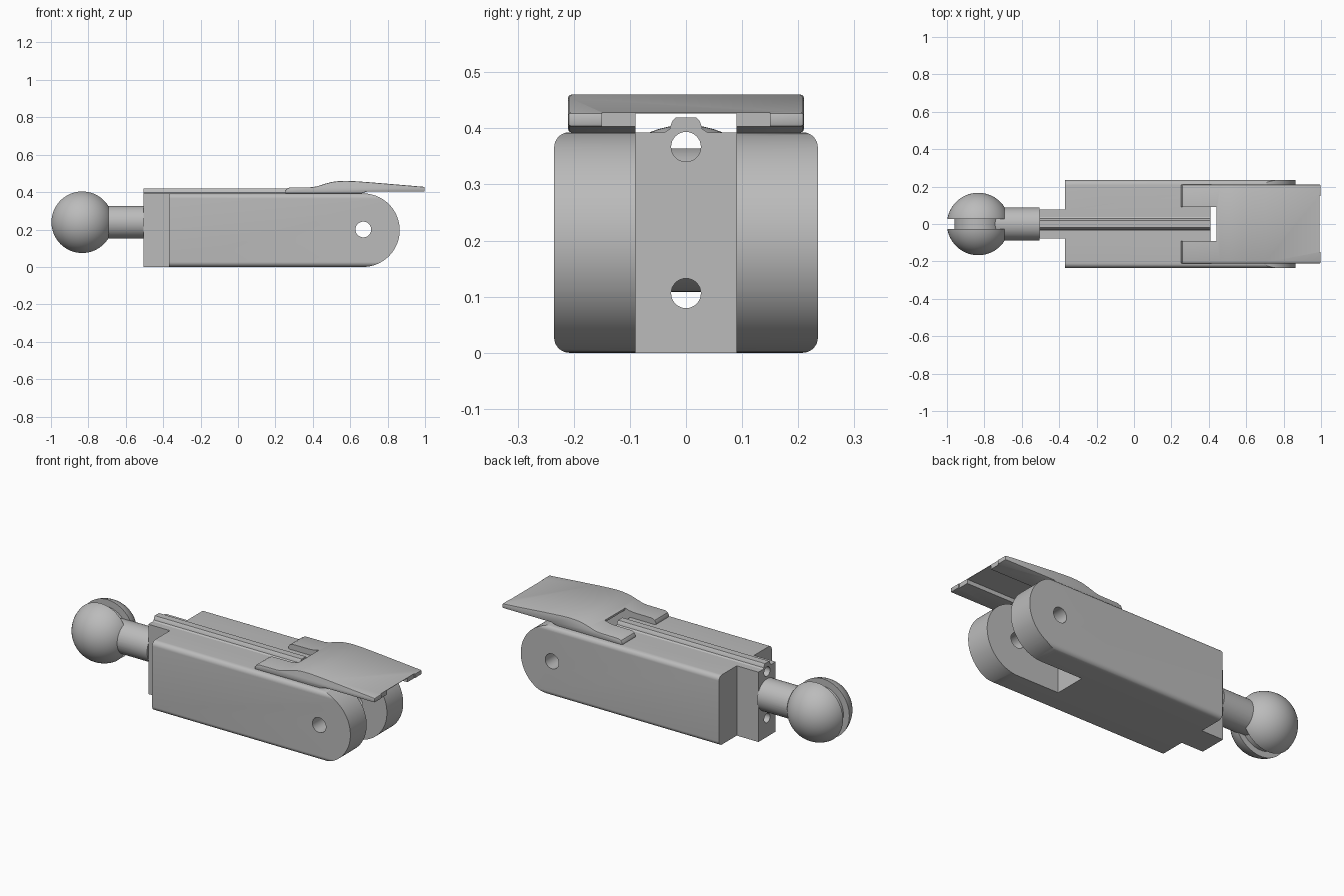
import bpy, bmesh, math
from mathutils import Vector, Matrix

old = bpy.data.objects.get("Cube")
if old:
    bpy.data.objects.remove(old, do_unlink=True)

grey = bpy.data.materials.new("matte grey")
grey.use_nodes = True
COLOUR = (0.5, 0.5, 0.5, 1)
grey.diffuse_color = COLOUR
grey.node_tree.nodes["Principled BSDF"].inputs["Base Color"].default_value = COLOUR


def finish(name, bm):
    bmesh.ops.recalc_face_normals(bm, faces=bm.faces)
    mesh = bpy.data.meshes.new(name)
    bm.to_mesh(mesh)
    bm.free()
    mesh.materials.append(grey)
    obj = bpy.data.objects.new(name, mesh)
    bpy.context.collection.objects.link(obj)
    return obj


def prism(name, points, axis, start, end):
    """Extrude a profile: (y, z) points along x, or (x, z) points along y."""
    bm = bmesh.new()
    place = (lambda p: (start, p[0], p[1])) if axis == "x" else (lambda p: (p[0], start, p[1]))
    face = bm.faces.new([bm.verts.new(place(p)) for p in points])
    step = Vector((end - start, 0, 0) if axis == "x" else (0, end - start, 0))
    new = bmesh.ops.extrude_face_region(bm, geom=[face])["geom"]
    bmesh.ops.translate(bm, vec=step, verts=[v for v in new if isinstance(v, bmesh.types.BMVert)])
    return finish(name, bm)


def box(name, x0, x1, y0, y1, z0, z1):
    return prism(name, [(x0, z0), (x1, z0), (x1, z1), (x0, z1)], "y", y0, y1)


def arc(cx, cz, r, a0, a1, n):
    angles = [math.radians(a0 + (a1 - a0) * i / n) for i in range(n + 1)]
    return [(cx + r * math.cos(a), cz + r * math.sin(a)) for a in angles]


def circle(cx, cz, r, n=48):
    return arc(cx, cz, r, 0, 360, n)[:-1]


def activate(obj):
    bpy.ops.object.select_all(action="DESELECT")
    obj.select_set(True)
    bpy.context.view_layer.objects.active = obj


def combine(obj, tool, operation="DIFFERENCE"):
    mod = obj.modifiers.new("combine", "BOOLEAN")
    mod.operation, mod.object, mod.solver = operation, tool, "EXACT"
    activate(obj)
    bpy.ops.object.modifier_apply(modifier=mod.name)
    bpy.data.objects.remove(tool, do_unlink=True)


def smooth(obj):
    activate(obj)
    bpy.ops.object.shade_smooth_by_angle(angle=math.radians(30))


TOP, WIDE, ROUND = 0.393, 0.235, 0.027
MID = TOP / 2
SLOT = 0.09

# Body: rounded cross-section trimmed to a half-round nose
section = []
for sy, sz, a in ((1, 1, 0), (-1, 1, 90), (-1, -1, 180), (1, -1, 270)):
    section += arc(sy * (WIDE - ROUND), MID + sz * (MID - ROUND), ROUND, a, a + 90, 8)
body = prism("body", section, "x", -0.37, 0.9)
outline = [(-0.5, TOP), (-0.5, 0)] + arc(0.668, MID, MID, -90, 90, 48)
combine(body, prism("nose_trim", outline, "y", -0.4, 0.4), "INTERSECT")

# Narrow end block and top rail
combine(body, box("end_block", -0.505, -0.3, -0.077, 0.077, 0, TOP), "UNION")
half_rail = [(0.038, 0.38), (0.038, 0.393), (0.029, 0.399), (0.025, 0.412), (0.019, 0.419)]
rail_profile = half_rail + [(-y, z) for y, z in reversed(half_rail)]
combine(body, prism("rail", rail_profile, "x", -0.505, 0.41), "UNION")

# Fork slot, cross pin hole and the two long cord holes
combine(body, box("fork_slot", 0.41, 1, -SLOT, SLOT, -0.1, 0.6))
combine(body, prism("pin_hole", circle(0.67, 0.2, 0.042), "y", -0.4, 0.4))
for z in (0.367, 0.106):
    combine(body, prism("cord_hole", circle(0, z, 0.0265, 32), "x", -0.6, 0.6))
smooth(body)

# Ball with a groove running around its middle
BALL = Vector((-0.833, 0, 0.239))
bm = bmesh.new()
bmesh.ops.create_uvsphere(bm, u_segments=64, v_segments=32, radius=0.167,
                          matrix=Matrix.Translation(BALL) @ Matrix.Rotation(math.pi / 2, 4, "X"))
ball = finish("ball", bm)
groove = prism("groove", circle(BALL.x, BALL.z, 0.25), "y", -0.028, 0.028)
combine(groove, prism("groove_floor", circle(BALL.x, 0.2365, 0.128), "y", -0.1, 0.1))
combine(ball, groove)

# Neck joining ball and block
combine(ball, prism("neck", circle(0, BALL.z, 0.088), "x", -0.78, -0.505), "UNION")
smooth(ball)

# Latch lever: curved side profile with softened edges
profile = [(0.25, TOP), (0.25, 0.403), (0.258, 0.417), (0.275, 0.425), (0.39, 0.426),
           (0.42, 0.43), (0.46, 0.443), (0.5, 0.454), (0.54, 0.459), (0.58, 0.46),
           (0.63, 0.458), (0.7, 0.453), (0.998, 0.428), (0.998, 0.403), (0.69, 0.403), (0.66, TOP)]
lever = prism("latch_lever", profile, "y", -0.21, 0.21)
bevel = lever.modifiers.new("soft_edges", "BEVEL")
bevel.width, bevel.segments = 0.005, 2
bevel.limit_method, bevel.angle_limit = "ANGLE", math.radians(60)
activate(lever)
bpy.ops.object.modifier_apply(modifier=bevel.name)

# Gap between the two prongs, underside channel and tip notch
combine(lever, box("prong_gap", 0.2, 0.442, -SLOT, SLOT, 0.3, 0.6))
combine(lever, box("channel", 0.4, 1.1, -SLOT, SLOT, 0.3, 0.426))
combine(lever, box("tip_notch", 0.992, 1.1, -0.15, 0.15, 0.3, 0.6))
smooth(lever)
